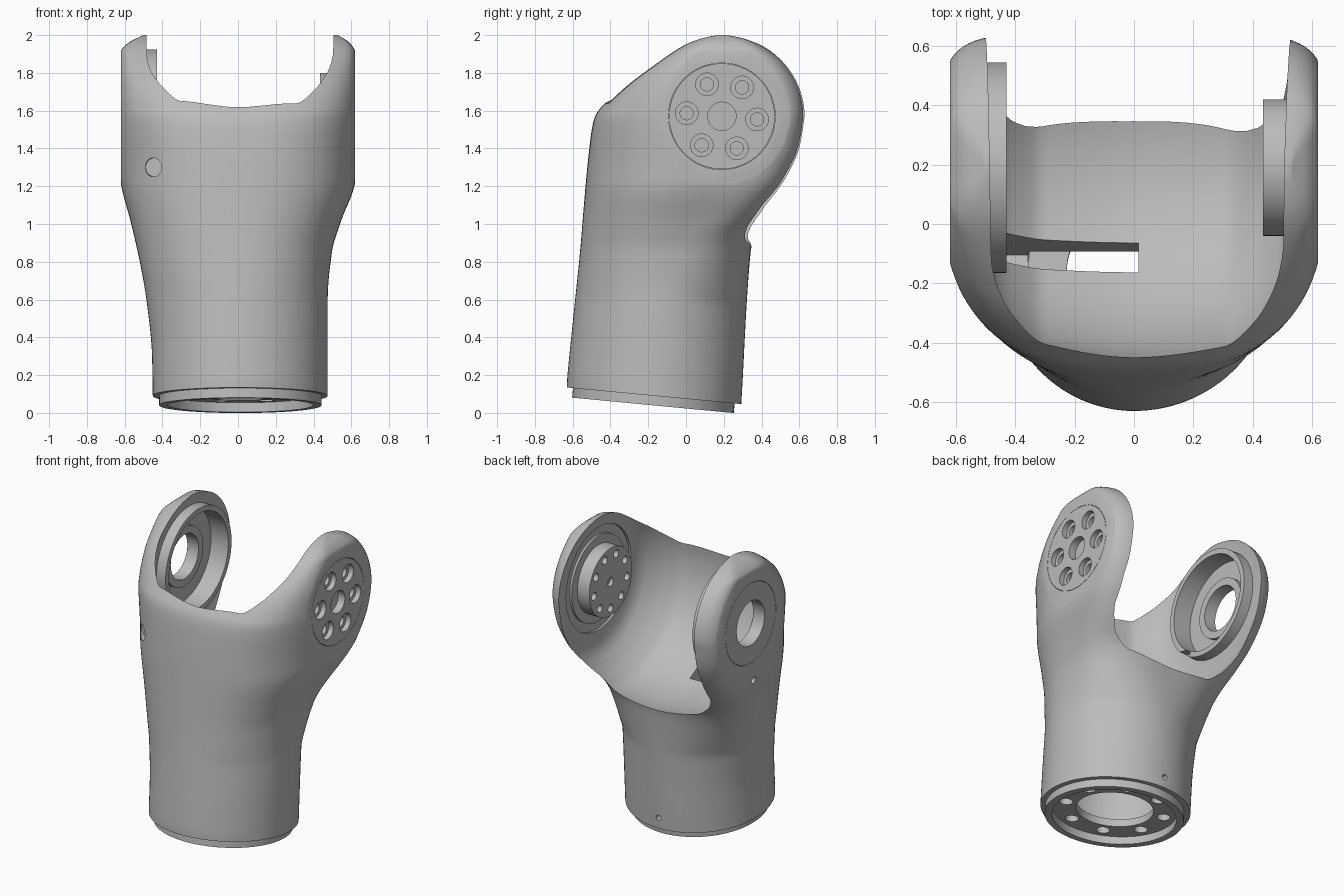
import bpy, bmesh, math
from mathutils import Matrix, Vector

cube = bpy.data.objects.get("Cube")
if cube:
    bpy.data.objects.remove(cube, do_unlink=True)

grey = bpy.data.materials.new("Satin grey")
grey.use_nodes = True
grey.diffuse_color = (0.5, 0.5, 0.5, 1)
grey.node_tree.nodes["Principled BSDF"].inputs["Base Color"].default_value = (0.5, 0.5, 0.5, 1)

# Joint axis runs along x through the ears; tube axis leans slightly back
JY, JZ, EAR_Y, EAR_Z = 0.19, 1.57, 0.455, 0.43
LEAN = 0.095
ACROSS = Matrix.Rotation(math.pi / 2, 4, "Y")
JOINT = Matrix.Translation((0, JY, JZ)) @ ACROSS
SWEEP = Matrix.Translation((0, 0.22, 1.54)) @ ACROSS
BASE = Matrix.Translation((0.0125, -0.175, 0.04)) @ Matrix.Rotation(-LEAN, 4, "X")


def curve(keys, t):
    """Smooth interpolation through (t, value) keys without overshoot."""
    if t <= keys[0][0]:
        return keys[0][1]
    if t >= keys[-1][0]:
        return keys[-1][1]
    sec = [(b[1] - a[1]) / (b[0] - a[0]) for a, b in zip(keys, keys[1:])]
    mean = [2 * a * b / (a + b) if a * b > 0 else 0 for a, b in zip(sec, sec[1:])]
    slope = [sec[0]] + mean + [sec[-1]]
    i = max(k for k in range(len(sec)) if keys[k][0] <= t)
    h = keys[i + 1][0] - keys[i][0]
    s = (t - keys[i][0]) / h
    a, b = keys[i][1], keys[i + 1][1]
    return (a + (b - a) * s * s * (3 - 2 * s)
            + h * s * (1 - s) * ((1 - s) * slope[i] - s * slope[i + 1]))


def skin(name, rings, closed=False):
    """Bridge rings of points into a solid, capped or joined end to end."""
    bm = bmesh.new()
    loops = [[bm.verts.new(p) for p in ring] for ring in rings]
    n = len(loops[0])
    pairs = list(zip(loops, loops[1:]))
    if closed:
        pairs.append((loops[-1], loops[0]))
    else:
        bm.faces.new(loops[0])
        bm.faces.new(loops[-1])
    for low, high in pairs:
        for i in range(n):
            j = (i + 1) % n
            bm.faces.new((low[i], low[j], high[j], high[i]))
    bmesh.ops.recalc_face_normals(bm, faces=bm.faces)
    mesh = bpy.data.meshes.new(name)
    bm.to_mesh(mesh)
    bm.free()
    mesh.materials.append(grey)
    obj = bpy.data.objects.new(name, mesh)
    bpy.context.collection.objects.link(obj)
    return obj


def lathe(name, profile, frame, segs=64, closed=False):
    """Turn (height, radius) points around the local z axis of a frame."""
    turn = [2 * math.pi * i / segs for i in range(segs)]
    return skin(name, [[frame @ Vector((r * math.cos(a), r * math.sin(a), h)) for a in turn]
                       for h, r in profile], closed)


def disc(name, frame, r, lo, hi, segs=64):
    return lathe(name, [(lo, r), (hi, r)], frame, segs)


def tube(name, frame, inner, outer, lo, hi):
    return lathe(name, [(lo, inner), (lo, outer), (hi, outer), (hi, inner)], frame, closed=True)


def bolt_circle(frame, count, pitch, r, lo, hi, start=0.0):
    out = []
    for i in range(count):
        a = start + 2 * math.pi * i / count
        spot = frame @ Matrix.Translation((pitch * math.cos(a), pitch * math.sin(a), 0))
        out.append(disc("cutter", spot, r, lo, hi, 24))
    return out


def cut(targets, cutters):
    for obj in targets:
        bpy.context.view_layer.objects.active = obj
        for c in cutters:
            mod = obj.modifiers.new("cut", "BOOLEAN")
            mod.operation, mod.solver, mod.object = "DIFFERENCE", "EXACT", c
            bpy.ops.object.modifier_apply(modifier=mod.name)
    for c in cutters:
        bpy.data.objects.remove(c, do_unlink=True)


# Outer shell silhouettes, keyed by height; the ears bulge and are faced flat later
right_x = [(0, .45), (.3, .455), (.6, .485), (.8, .52), (1, .565), (1.23, .622), (JZ, .65),
           (1.91, .622), (1.96, .58), (2, .5)]
left_x = [(0, .475), (.6, .475), (.85, .497), (1, .54), (1.23, .622), (JZ, .65),
          (1.91, .622), (1.96, .59), (2, .53)]
front_y = [(.13, -.63), (.8, -.566), (1.48, -.502), (1.57, -.482), (1.62, -.448), (1.68, -.4),
           (1.75, -.33), (1.81, -.25), (1.87, -.16), (1.93, -.06)]
back_y = [(.05, .29), (.85, .342), (.95, .365), (1.05, .43), (1.25, .56), (1.4, .62), (JZ, JY + EAR_Y)]
mid_y = [(0, -.17), (.6, -.13), (1, -.02), (1.4, .17), (JZ, JY)]
front_power = [(.6, 2), (1.5, 2.7), (1.7, 3.2), (2, 5)]
back_power = [(.6, 2), (.92, 3), (1.1, 4.6), (1.5, 6)]


def section(z, segs=112):
    ring = []
    dome = EAR_Y * math.sqrt(max(0, 1 - ((z - JZ) / EAR_Z) ** 2))
    yf = curve(front_y, z) if z < 1.93 else JY - dome
    yb = curve(back_y, z) if z < JZ else JY + dome
    ym = curve(mid_y, z)
    fade = LEAN * (1 - curve([(.3, 0), (.8, 1)], z))
    for i in range(segs):
        a = 2 * math.pi * i / segs
        c, s = math.cos(a), math.sin(a)
        p = 2 / curve(back_power if s > 0 else front_power, z)
        x = math.copysign(abs(c) ** p, c) * curve(left_x if c > 0 else right_x, z)
        y = ym + abs(s) ** p * ((yb if s > 0 else yf) - ym)
        ring.append((x, y, z - fade * (y - ym)))
    return ring


levels = [.09 + 1.48 * i / 48 for i in range(48)]
levels += [JZ + EAR_Z * math.sin(math.pi / 2 * i / 32) for i in range(32)]
body = skin("fork_body", [section(z) for z in levels])
cut([body], [disc("cutter", JOINT, .7, .62, .8), disc("cutter", JOINT, .7, -.8, -.62)])

# Swept clearance bowl between the ears
bowl = [(-.5, .41), (-.49, .46), (-.455, .515), (-.4, .57), (-.3, .634), (0, .674),
        (.3, .641), (.41, .572), (.47, .51), (.51, .455), (.525, .41)]
xs = [-.5 + 1.025 * i / 48 for i in range(49)]
cut([body], [lathe("cutter", [(x, curve(bowl, x)) for x in xs], SWEEP, 128)])

# Hollow base with bolt flange
cut([body], [disc("cutter", BASE, .24, -.1, .12),
             disc("cutter", BASE, .37, .1, .78)]
    + bolt_circle(BASE, 8, .31, .042, -.1, .13, .33))
collar = tube("base_collar", BASE, .385, .43, 0, .07)

# Bearing ear on the right: pocket, raised rim, race and cover
cut([body], [disc("cutter", JOINT, .32, -.56, -.4),
             disc("cutter", JOINT, .15, -.8, -.4),
             disc("cutter", JOINT, .272, -.7, -.605)])
rim = tube("bearing_rim", JOINT, .32, .355, -.52, -.43)
race = tube("bearing_race", JOINT, .15, .2, -.575, -.535)
cover = tube("bearing_cover", JOINT, .15, .27, -.62, -.6)

# Drive ear on the left: cover, output boss and screw holes
cut([body], [disc("cutter", JOINT, .282, .605, .7),
             tube("cutter", JOINT, .29, .35, .4, .54)])
plate = disc("drive_cover", JOINT, .28, .59, .62)
boss = disc("drive_boss", JOINT, .23, .435, .56)
first = math.radians(25)
cut([body, plate], [disc("cutter", JOINT, .075, .57, .7, 48)]
    + bolt_circle(JOINT, 6, .187, .06, .585, .7, first)
    + bolt_circle(JOINT, 6, .187, .035, .54, .7, first))
cut([boss], bolt_circle(JOINT, 9, .18, .026, .4, .49)
    + [disc("cutter", JOINT, .03, .4, .46, 24)])

# Leaning cable slot from the bowl floor to the bearing rim
bm = bmesh.new()
bmesh.ops.create_cube(bm, size=1, matrix=Matrix.Translation((-.235, -.09, 1.05))
                      @ Matrix.Rotation(-.245, 4, "X") @ Matrix.Diagonal((.5, .11, .56, 1)))
mesh = bpy.data.meshes.new("cutter")
bm.to_mesh(mesh)
bm.free()
slot = bpy.data.objects.new("cutter", mesh)
bpy.context.collection.objects.link(slot)
cut([body, rim], [slot])


# Small drilled holes: front cable port, ear set screw, base set screw
def drill(point, direction, r, depth):
    turn = Vector(direction).to_track_quat("Z", "Y").to_matrix().to_4x4()
    return disc("cutter", Matrix.Translation(point) @ turn, r, -depth, depth, 24)


cut([body], [drill((-.45, -.4, 1.3), (.2, 1, 0), .05, .05),
             drill((-.6, .14, 1.16), (1, 0, 0), .024, .06),
             drill((0, .295, .12), (0, 1, 0), .018, .05)])

# Smooth shading with crisp machined edges
for obj in (body, collar, rim, race, cover, plate, boss):
    bpy.ops.object.select_all(action="DESELECT")
    obj.select_set(True)
    bpy.context.view_layer.objects.active = obj
    bpy.ops.object.shade_smooth_by_angle(angle=math.radians(32))
